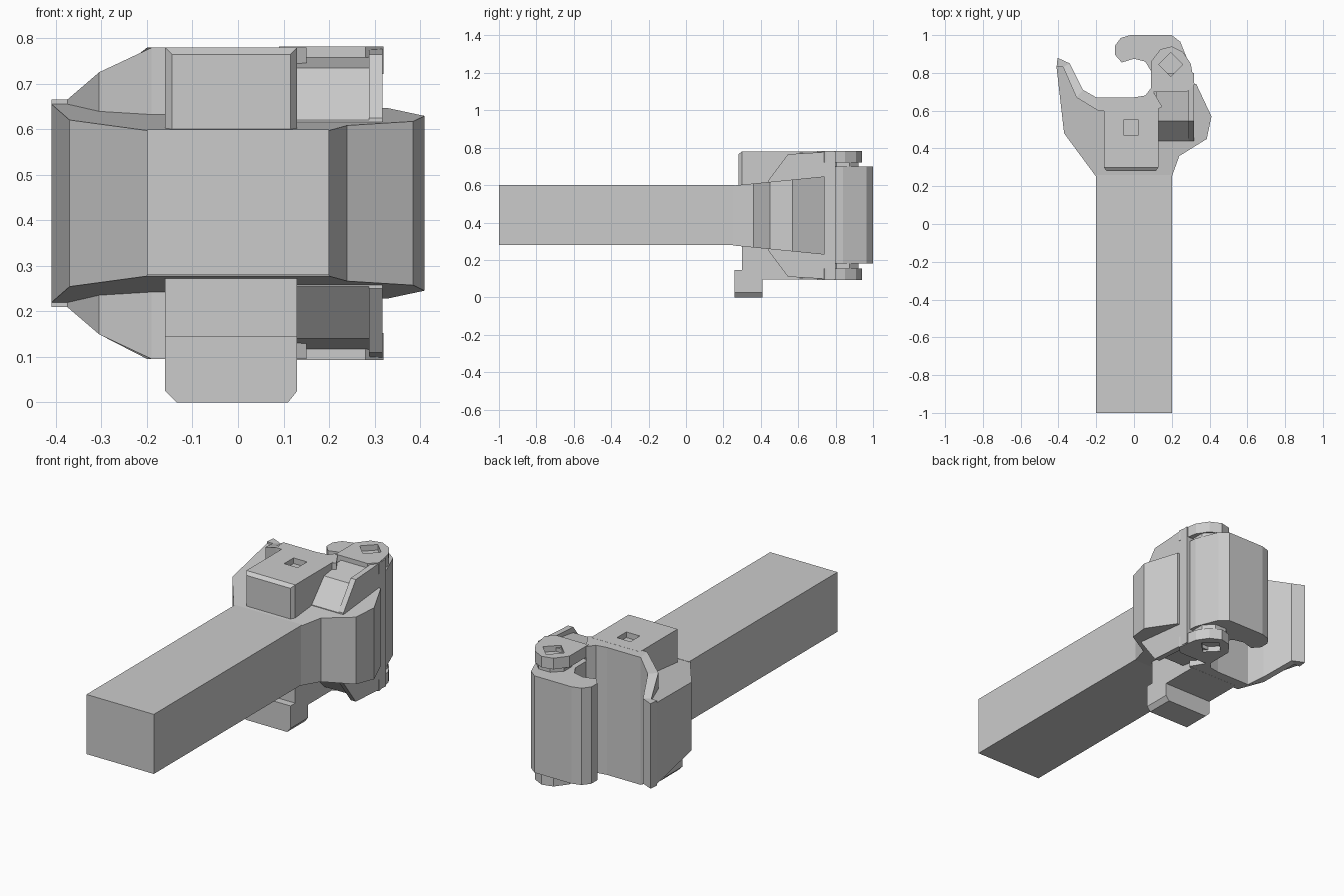
import bpy, bmesh, math
from mathutils import Matrix

if "Cube" in bpy.data.objects:
    bpy.data.objects.remove(bpy.data.objects["Cube"], do_unlink=True)

MID = 0.4375  # height of the horizontal symmetry plane

steel = bpy.data.materials.new("plain grey")
steel.use_nodes = True
GREY = (0.6, 0.6, 0.6, 1)
steel.diffuse_color = GREY
steel.node_tree.nodes["Principled BSDF"].inputs["Base Color"].default_value = GREY


def loft(name, rings, flip=False):
    """Skin a closed solid through matching rings of points."""
    bm = bmesh.new()
    rows = [[bm.verts.new((x, y, 2 * MID - z if flip else z)) for x, y, z in r] for r in rings]
    n = len(rows[0])
    for a, b in zip(rows, rows[1:]):
        for i in range(n):
            bm.faces.new((a[i], a[(i + 1) % n], b[(i + 1) % n], b[i]))
    bm.faces.new(rows[0])
    bm.faces.new(rows[-1])
    bmesh.ops.recalc_face_normals(bm, faces=bm.faces)
    mesh = bpy.data.meshes.new(name)
    bm.to_mesh(mesh)
    bm.free()
    mesh.materials.append(steel)
    obj = bpy.data.objects.new(name, mesh)
    bpy.context.collection.objects.link(obj)
    return obj


def prism(name, pts, z0, z1, flip=False):
    """Plan outline raised between two heights."""
    return loft(name, [[(x, y, z) for x, y in pts] for z in (z0, z1)], flip)


def side_prism(name, pts, x0, x1, flip=False):
    """Side (y, z) outline extruded across x."""
    return loft(name, [[(x, y, z) for y, z in pts] for x in (x0, x1)], flip)


def rect(x0, x1, a0, a1):
    return [(x0, a0), (x1, a0), (x1, a1), (x0, a1)]


def pocket(target, name, centre, size, turn=0):
    """Cut a square pocket with a hidden box."""
    h = size / 2
    box = prism(name, rect(-h, h, -h, h), -0.03, 0.03)
    box.data.transform(Matrix.Translation(centre) @ Matrix.Rotation(turn, 4, "Z"))
    box.hide_render = True
    box.hide_viewport = True
    box.display_type = "WIRE"
    mod = target.modifiers.new("pocket", "BOOLEAN")
    mod.operation = "DIFFERENCE"
    mod.solver = "EXACT"
    mod.object = box


# Shank
prism("shank", rect(-0.2, 0.2, -1, 0.26), 0.28, 0.6)

# Flared head, growing taller towards the back
head = [(-0.2, 0.25), (-0.37, 0.48), (-0.41, 0.83), (-0.37, 0.84), (-0.29, 0.69),
        (-0.2, 0.64), (0.08, 0.64), (0.13, 0.74), (0.33, 0.74), (0.41, 0.57),
        (0.385, 0.45), (0.24, 0.36), (0.2, 0.25)]
loft("flared_head", [[(x, y, MID + s * (0.135 + y * 0.1)) for x, y in head] for s in (-1, 1)])

# Throat wall: front edge, back edge and half height at each station
stations = [((-0.41, 0.83), (-0.405, 0.88), 0.228), ((-0.375, 0.83), (-0.34, 0.85), 0.228),
            ((-0.305, 0.67), (-0.27, 0.71), 0.288), ((-0.19, 0.6), (-0.2, 0.67), 0.342),
            ((0, 0.59), (0, 0.67), 0.342), ((0.09, 0.59), (0.06, 0.68), 0.342),
            ((0.15, 0.62), (0.09, 0.72), 0.342)]
loft("throat_wall", [[(*f, MID - h), (*b, MID - h), (*b, MID + h), (*f, MID + h)]
                     for f, b, h in stations])

# Lock housing above, with chamfered front
def front_ring(y, inset, z0, z1):
    return [(x, y, z) for x, z in rect(-0.16 + inset, 0.13 - inset, z0, z1 - inset)]

housing = loft("upper_lock_housing", [front_ring(0.28, 0.015, 0.45, 0.78),
                                      front_ring(0.3, 0, 0.45, 0.78),
                                      front_ring(0.62, 0, 0.45, 0.78)])
pocket(housing, "lock_hole_cutter", (-0.015, 0.51, 0.78), 0.08)

# Lock housing below and its hanging lug
prism("lower_lock_housing", rect(-0.16, 0.13, 0.3, 0.62), 0.095, 0.45)
lug = [(-0.135, 0), (0.11, 0), (0.13, 0.025), (0.13, 0.145), (-0.16, 0.145), (-0.16, 0.025)]
loft("lock_lug", [[(x, y, z) for x, z in lug] for y in (0.26, 0.41)])

# Pivot side: sloped rib, outer rim and ear, repeated above and below
rib = [(0.44, 0.62), (0.545, 0.735), (0.8, 0.772), (0.8, MID), (0.44, MID)]
rim = [(0.44, 0.625), (0.545, 0.765), (0.8, 0.78), (0.8, MID), (0.44, MID)]
ear = [(0.09, 0.7), (0.09, 0.86), (0.14, 0.925), (0.2, 0.94), (0.26, 0.91),
       (0.3, 0.85), (0.32, 0.74), (0.28, 0.7)]
for side, flip in (("upper", False), ("lower", True)):
    side_prism(side + "_pivot_rib", rib, 0.12, 0.295, flip)
    side_prism(side + "_pivot_rim", rim, 0.288, 0.318, flip)
    boss = prism(side + "_pivot_ear", ear, 0.722, 0.782, flip)
    z = 2 * MID - 0.782 if flip else 0.782
    pocket(boss, side + "_pin_cutter", (0.195, 0.845, z), 0.09, math.radians(45))

# Hooked knuckle and the pivot collar it turns on
knuckle = [(0.09, 0.7), (0.09, 0.81), (0.06, 0.86), (0, 0.875), (-0.065, 0.855),
           (-0.1, 0.895), (-0.1, 0.945), (-0.07, 0.985), (-0.02, 1), (0.2, 1),
           (0.245, 0.965), (0.295, 0.84), (0.305, 0.7)]
prism("knuckle", knuckle, 0.18, 0.7)
collar = [(0.195 + 0.09 * math.cos(i * math.pi / 4 + math.pi / 8),
           0.84 + 0.09 * math.sin(i * math.pi / 4 + math.pi / 8)) for i in range(8)]
prism("pivot_collar", collar, 0.15, 0.725)
